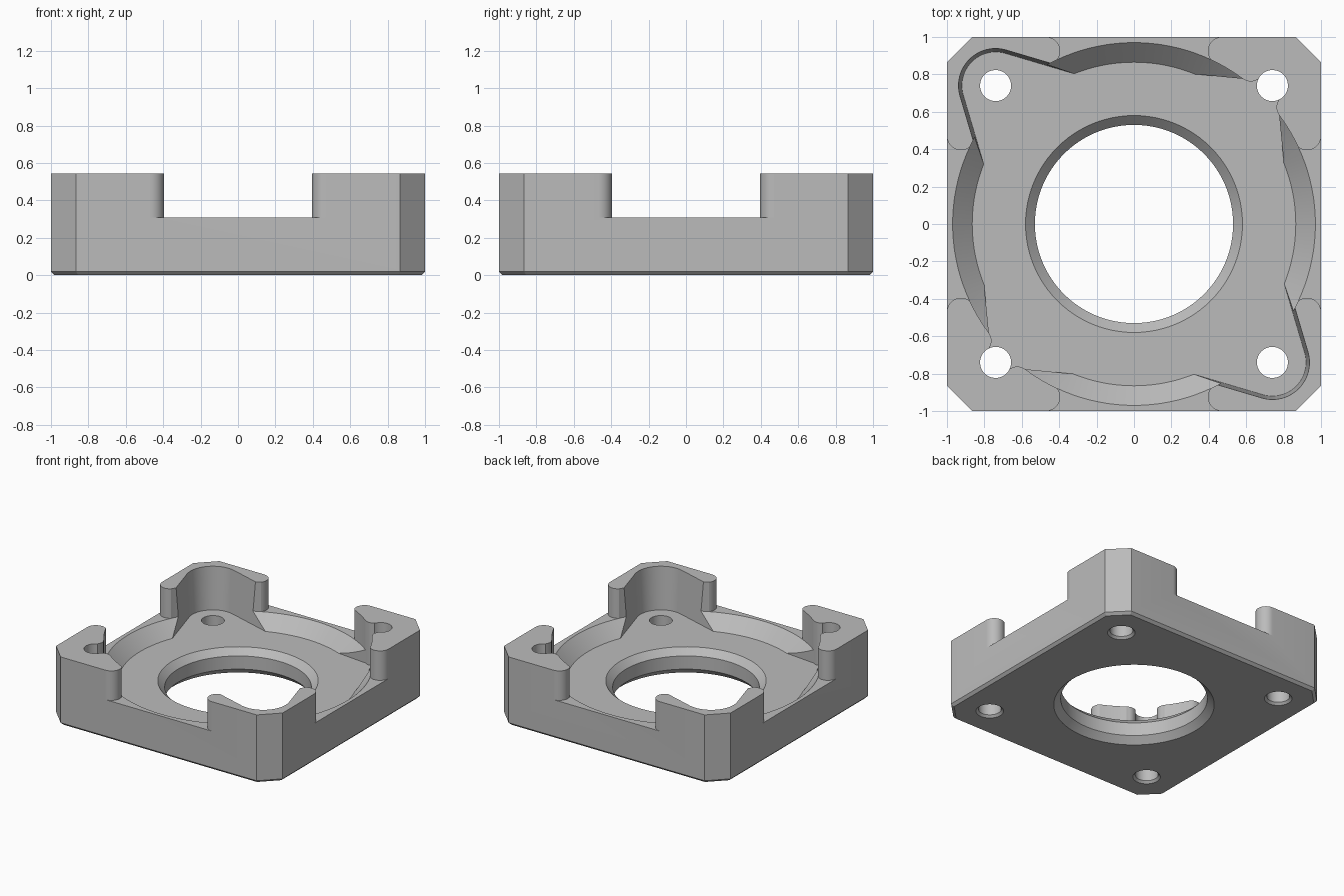
import bpy, bmesh, math
from mathutils import Matrix

cube = bpy.data.objects.get("Cube")
if cube:
    bpy.data.objects.remove(cube, do_unlink=True)

FLOOR, LEDGE, TOP, HOLE = 0.205, 0.31, 0.545, 0.74

grey = bpy.data.materials.new("machined grey")
grey.use_nodes = True
colour = (0.5, 0.5, 0.5, 1)
grey.diffuse_color = colour
grey.node_tree.nodes["Principled BSDF"].inputs["Base Color"].default_value = colour


def loft(name, rings):
    """Closed solid through rings of equal point count, bottom to top."""
    bm = bmesh.new()
    loops = [[bm.verts.new(p) for p in ring] for ring in rings]
    n = len(loops[0])
    for a, b in zip(loops, loops[1:]):
        for i in range(n):
            j = (i + 1) % n
            bm.faces.new((a[i], a[j], b[j], b[i]))
    bm.faces.new(loops[0][::-1])
    bm.faces.new(loops[-1])
    bmesh.ops.recalc_face_normals(bm, faces=bm.faces)
    mesh = bpy.data.meshes.new(name)
    bm.to_mesh(mesh)
    bm.free()
    mesh.materials.append(grey)
    obj = bpy.data.objects.new(name, mesh)
    bpy.context.collection.objects.link(obj)
    return obj


def level(points, z):
    return [(x, y, z) for x, y in points]


def arc(cx, cy, r, start, end, steps):
    angles = [math.radians(start + (end - start) * i / steps) for i in range(steps + 1)]
    return [(cx + r * math.cos(a), cy + r * math.sin(a)) for a in angles]


def turned(name, profile, segments, cx=0, cy=0):
    """Round solid from (radius, height) pairs."""
    return loft(name, [level(arc(cx, cy, r, 0, 360, segments)[:-1], z) for r, z in profile])


def octagon(side, cut):
    pts = [(side, -cut), (side, cut), (cut, side), (-cut, side)]
    return pts + [(-x, -y) for x, y in pts]


# Square block with cut corners and a bevelled bottom edge
body = loft("mounting_bracket", [level(octagon(0.98, 0.855), 0),
                                 level(octagon(1, 0.865), 0.02),
                                 level(octagon(1, 0.865), TOP)])

# Round recess with a sloped rim, and the chamfered central bore
cutters = [
    turned("recess_cutter", [(0.865, FLOOR), (0.97, LEDGE), (0.97, 0.7)], 128),
    turned("bore_cutter", [(0.59, -0.01), (0.53, 0.05), (0.53, FLOOR - 0.05),
                           (0.59, FLOOR + 0.01)], 96),
]

# Gaps between the corner posts, leaving rounded post ends
left_end = [(-0.47, 1.05)] + arc(-0.47, 0.925, 0.075, 90, -70, 16) + [(-0.4, 0.8)]
gap = left_end + [(-x, y) for x, y in reversed(left_end)]
for k in range(4):
    cutter = loft("gap_cutter", [level(gap, LEDGE), level(gap, 0.7)])
    cutter.data.transform(Matrix.Rotation(k * math.pi / 2, 4, "Z"))
    cutters.append(cutter)


def pocket(r):
    """Wide corner pocket outline, flaring towards the recess."""
    curve = arc(HOLE, HOLE, r, -16.5, 106.5, 32)
    dx, dy = 0.6 * math.cos(math.radians(16.5)), 0.6 * math.sin(math.radians(16.5))
    x, y = curve[-1]
    end = (x - dx, y - dy)
    return curve + [end, (0.1, 0.1), end[::-1]]


# Two drafted wide pockets and two narrow slots on opposite corners
half = [(0.1, 0.7), (0.34, 0.80), (0.583, 0.776), (0.60, 0.766), (0.62, 0.761),
        (0.642, 0.764), (0.668, 0.775)]
slot = half + [(y, x) for x, y in reversed(half)]
for turn in (90, -90):
    cutter = loft("pocket_cutter", [level(pocket(0.18), FLOOR), level(pocket(0.2), 0.58)])
    cutter.data.transform(Matrix.Rotation(math.radians(turn), 4, "Z"))
    cutters.append(cutter)
for turn in (0, 180):
    cutter = loft("slot_cutter", [level(slot, FLOOR), level(slot, 0.7)])
    cutter.data.transform(Matrix.Rotation(math.radians(turn), 4, "Z"))
    cutters.append(cutter)

# Screw holes, chamfered underneath
for sx in (-1, 1):
    for sy in (-1, 1):
        cutters.append(turned("screw_hole_cutter", [(0.11, -0.01), (0.083, 0.017), (0.083, 0.7)],
                              48, sx * HOLE, sy * HOLE))

# Carve the block
bpy.ops.object.select_all(action="DESELECT")
body.select_set(True)
bpy.context.view_layer.objects.active = body
for cutter in cutters:
    cutter.hide_render = True
    mod = body.modifiers.new("carve", "BOOLEAN")
    mod.operation = "DIFFERENCE"
    mod.solver = "EXACT"
    mod.object = cutter
    bpy.ops.object.modifier_apply(modifier=mod.name)
    bpy.data.objects.remove(cutter, do_unlink=True)

bpy.ops.object.shade_smooth_by_angle(angle=math.radians(25))
